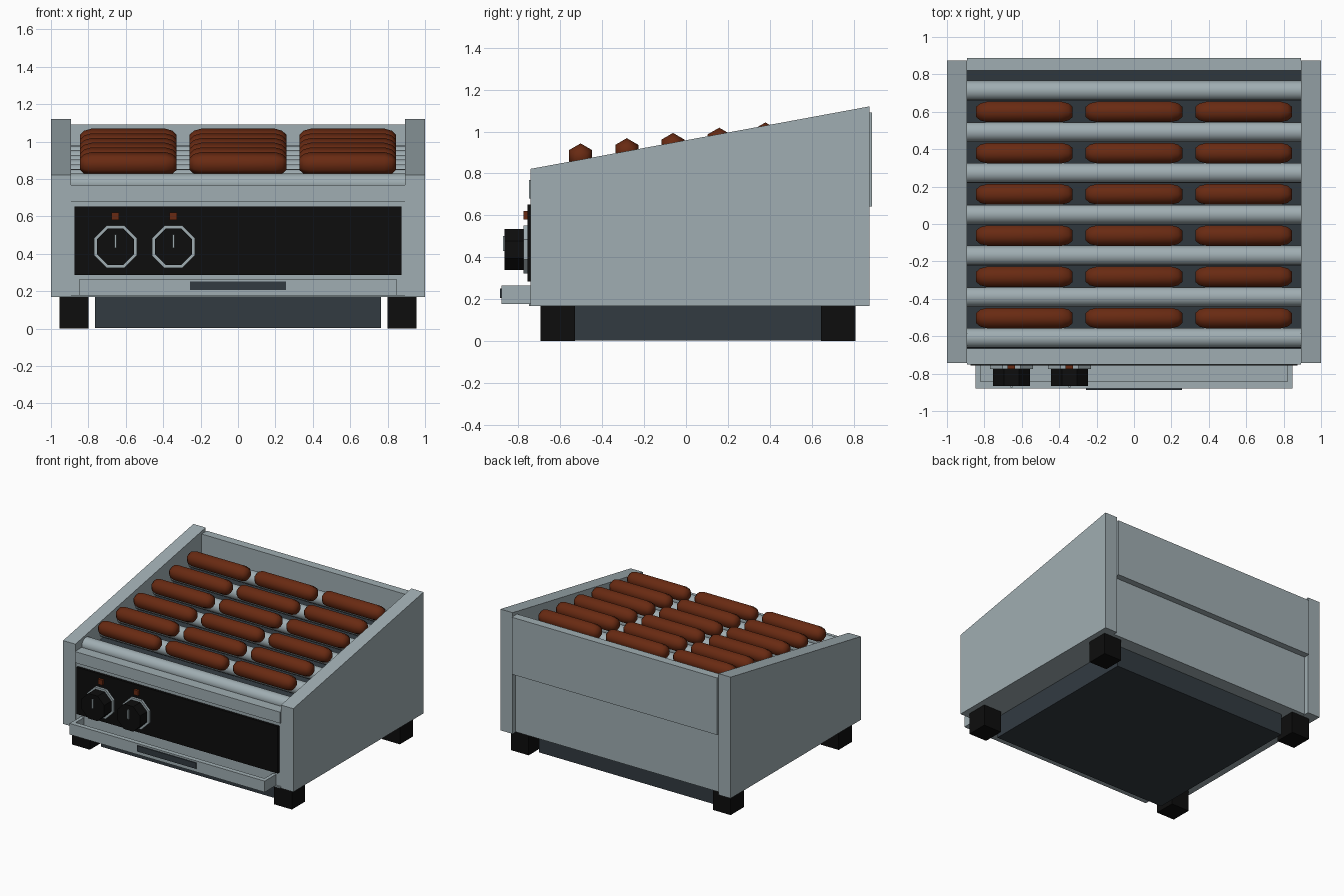
import bpy, bmesh, math
from mathutils import Matrix

if "Cube" in bpy.data.objects:
    bpy.data.objects.remove(bpy.data.objects["Cube"])


def material(name, col):
    m = bpy.data.materials.new(name)
    m.diffuse_color = (*col, 1)
    m.use_nodes = True
    m.node_tree.nodes["Principled BSDF"].inputs["Base Color"].default_value = m.diffuse_color
    return m


STEEL = material("brushed steel", (0.35, 0.42, 0.445))
DARK = material("dark slate", (0.032, 0.043, 0.053))
BLACK = material("black plastic", (0.004, 0.004, 0.004))
BROWN = material("sausage brown", (0.14, 0.023, 0.006))


def finish(name, bm, mat, smooth=None):
    bmesh.ops.recalc_face_normals(bm, faces=bm.faces)
    me = bpy.data.meshes.new(name)
    bm.to_mesh(me)
    bm.free()
    ob = bpy.data.objects.new(name, me)
    bpy.context.collection.objects.link(ob)
    me.materials.append(mat)
    if smooth:
        bpy.ops.object.select_all(action='DESELECT')
        ob.select_set(True)
        bpy.context.view_layer.objects.active = ob
        bpy.ops.object.shade_smooth_by_angle(angle=math.radians(smooth))
    return ob


def prism(name, profile, x0, x1, mat):
    """Extrude a (y, z) profile along x."""
    bm = bmesh.new()
    a = [bm.verts.new((x0, y, z)) for y, z in profile]
    f = bm.faces.new(a)
    r = bmesh.ops.extrude_face_region(bm, geom=[f])
    vs = [v for v in r["geom"] if isinstance(v, bmesh.types.BMVert)]
    bmesh.ops.translate(bm, verts=vs, vec=(x1 - x0, 0, 0))
    return finish(name, bm, mat)


def box(name, x0, x1, y0, y1, z0, z1, mat):
    return prism(name, [(y0, z0), (y1, z0), (y1, z1), (y0, z1)], x0, x1, mat)


def lathe(name, rings, sides, mat, place, phase=0.0, smooth=None):
    """Stack (offset, radius) rings along local z, cap both ends, then place."""
    bm = bmesh.new()
    loops = []
    for h, r in rings:
        loops.append([bm.verts.new((r * math.cos(phase + i * math.tau / sides),
                                    r * math.sin(phase + i * math.tau / sides), h))
                      for i in range(sides)])
    for a, b in zip(loops, loops[1:]):
        for i in range(sides):
            j = (i + 1) % sides
            bm.faces.new((a[i], a[j], b[j], b[i]))
    bm.faces.new(loops[0])
    bm.faces.new(loops[-1])
    bm.transform(place)
    return finish(name, bm, mat, smooth)


ALONG_X = Matrix.Rotation(math.pi / 2, 4, 'Y')
ALONG_FRONT = Matrix.Rotation(math.pi / 2, 4, 'X')  # local z -> -y

# Base and feet
box("base", -0.765, 0.765, -0.61, 0.73, 0.002, 0.18, DARK)
for sx in (-1, 1):
    for y0 in (-0.695, 0.645):
        xa, xb = sorted((sx * 0.8, sx * 0.955))
        box("foot", xa, xb, y0, y0 + 0.165, 0, 0.168, BLACK)

# Sloped side panels
for sx in (-1, 1):
    xa, xb = sorted((sx * 0.893, sx * 1.0))
    prism("side_panel", [(-0.742, 0.168), (0.875, 0.168), (0.875, 1.12), (-0.742, 0.822)],
          xa, xb, STEEL)

# Body, front ledge, back panels
box("body", -0.895, 0.895, -0.737, 0.838, 0.17, 0.66, STEEL)
box("front_ledge", -0.892, 0.892, -0.75, -0.665, 0.68, 0.768, STEEL)
box("front_ledge_support", -0.892, 0.892, -0.737, -0.67, 0.65, 0.69, STEEL)
box("back_panel", -0.892, 0.892, 0.822, 0.888, 0.642, 1.09, STEEL)
box("bottom_lip", -0.892, 0.892, -0.75, -0.7, 0.168, 0.18, STEEL)

# Dark sloped bed under the rollers
SLOPE, Y0, Z0 = 0.114, -0.61, 0.775


def plane_z(y):
    return Z0 + SLOPE * (y - Y0)


prism("roller_bed", [(-0.666, 0.655), (0.823, 0.655), (0.823, plane_z(0.823) - 0.055),
                     (-0.666, plane_z(-0.666) - 0.055)], -0.894, 0.894, DARK)

# Rollers
for i in range(7):
    y = -0.61 + i * 0.2205
    lathe("roller", [(-0.894, 0.053), (0.894, 0.053)], 16, STEEL,
          Matrix.Translation((0, y, plane_z(y))) @ ALONG_X, smooth=40)

# Sausages: six-sided with rounded ends
R, H = 0.0635, 0.258
ends = [(-H, 0.5 * R), (-H + 0.022, 0.83 * R), (-H + 0.06, R)]
rings = ends + [(-h, r) for h, r in reversed(ends)]
for i in range(6):
    y = -0.503 + i * 0.2205
    for x in (-0.586, 0, 0.586):
        lathe("sausage", rings, 6, BROWN,
              Matrix.Translation((x, y, 0.88 + 0.025 * i)) @ ALONG_X, smooth=65)

# Control panel with knobs and indicator lamps
box("control_panel", -0.875, 0.875, -0.757, -0.73, 0.285, 0.652, BLACK)
for x in (-0.655, -0.345):
    at = Matrix.Translation((x, 0, 0.437)) @ ALONG_FRONT
    k = 1 / math.cos(math.pi / 8)
    lathe("knob_bezel", [(0.75, 0.114 * k), (0.776, 0.114 * k)], 8, STEEL, at, math.pi / 8)
    lathe("knob", [(0.77, 0.098 * k), (0.865, 0.098 * k)], 8, BLACK, at, math.pi / 8)
    box("knob_pointer", x - 0.006, x + 0.006, -0.874, -0.86, 0.43, 0.502, STEEL)
    box("indicator_lamp", x - 0.02, x + 0.02, -0.776, -0.75, 0.58, 0.62, BROWN)

# Open drip tray with handle
box("tray_floor", -0.848, 0.848, -0.875, -0.73, 0.178, 0.2, STEEL)
box("tray_front", -0.848, 0.848, -0.88, -0.842, 0.178, 0.265, STEEL)
for sx in (-1, 1):
    xa, xb = sorted((sx * 0.82, sx * 0.848))
    box("tray_side", xa, xb, -0.875, -0.73, 0.178, 0.265, STEEL)
box("tray_handle", -0.257, 0.257, -0.888, -0.87, 0.206, 0.252, DARK)
